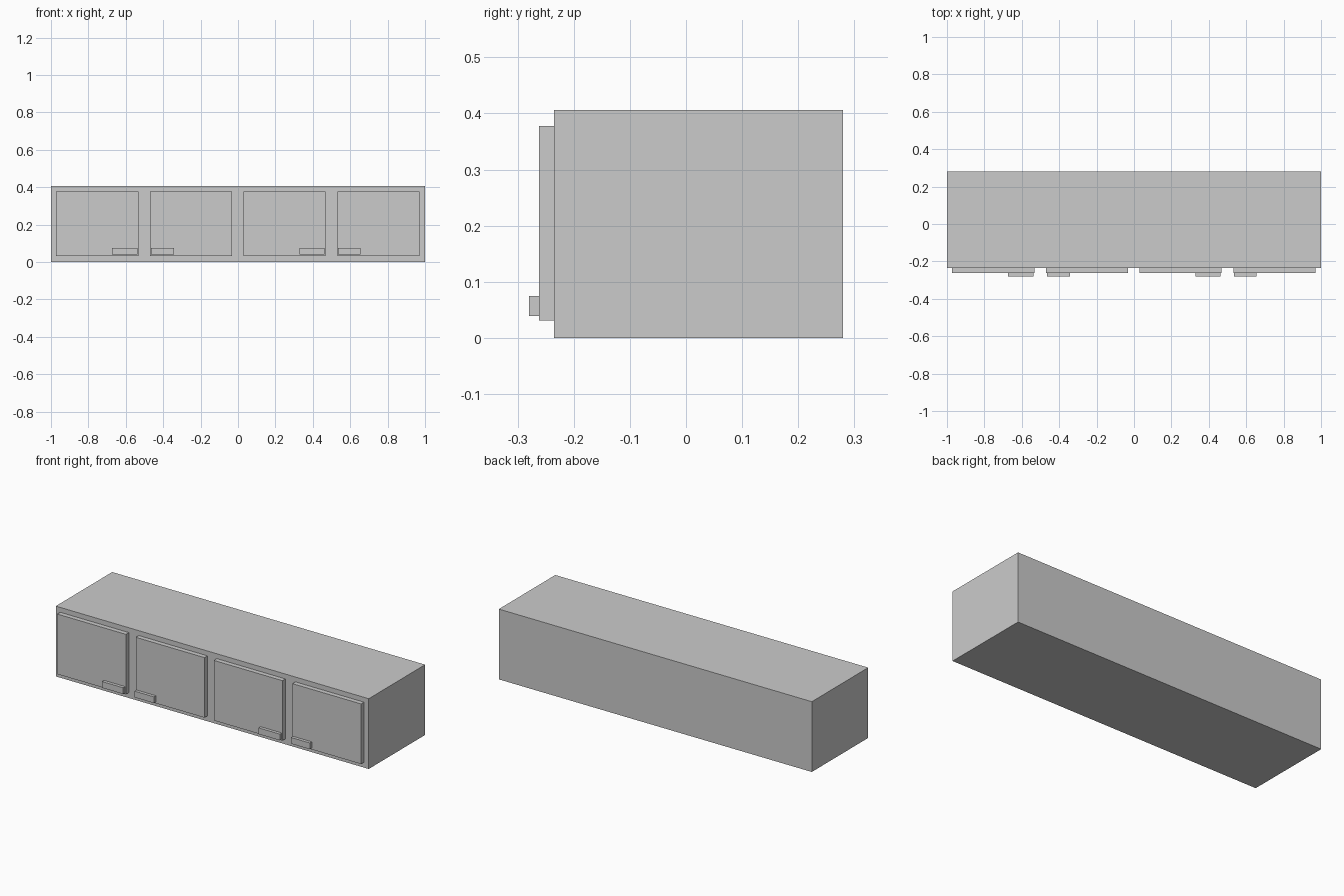
import bpy

if "Cube" in bpy.data.objects:
    bpy.data.objects.remove(bpy.data.objects["Cube"])


def box(name, x, y, z):
    """Add a box spanning the given (min, max) ranges."""
    spans = (x, y, z)
    bpy.ops.mesh.primitive_cube_add(size=1, location=[(a + b) / 2 for a, b in spans])
    ob = bpy.context.object
    ob.name = name
    ob.scale = [b - a for a, b in spans]
    bpy.ops.object.transform_apply(location=False, rotation=False, scale=True)
    return ob


FRONT, DOOR_FRONT = -0.235, -0.262

# Cabinet body
box("cabinet_body", (-1, 1), (FRONT, 0.28), (0, 0.406))

# Four doors, each with its handle near the lower corner
layout = [
    ((-0.972, -0.533), (-0.673, -0.538)),
    ((-0.47, -0.031), (-0.466, -0.341)),
    ((0.029, 0.467), (0.328, 0.463)),
    ((0.531, 0.97), (0.534, 0.655)),
]
for i, (door_x, handle_x) in enumerate(layout, 1):
    box(f"door_{i}", door_x, (DOOR_FRONT, FRONT), (0.031, 0.378))
    box(f"door_handle_{i}", handle_x, (-0.28, DOOR_FRONT), (0.039, 0.075))
